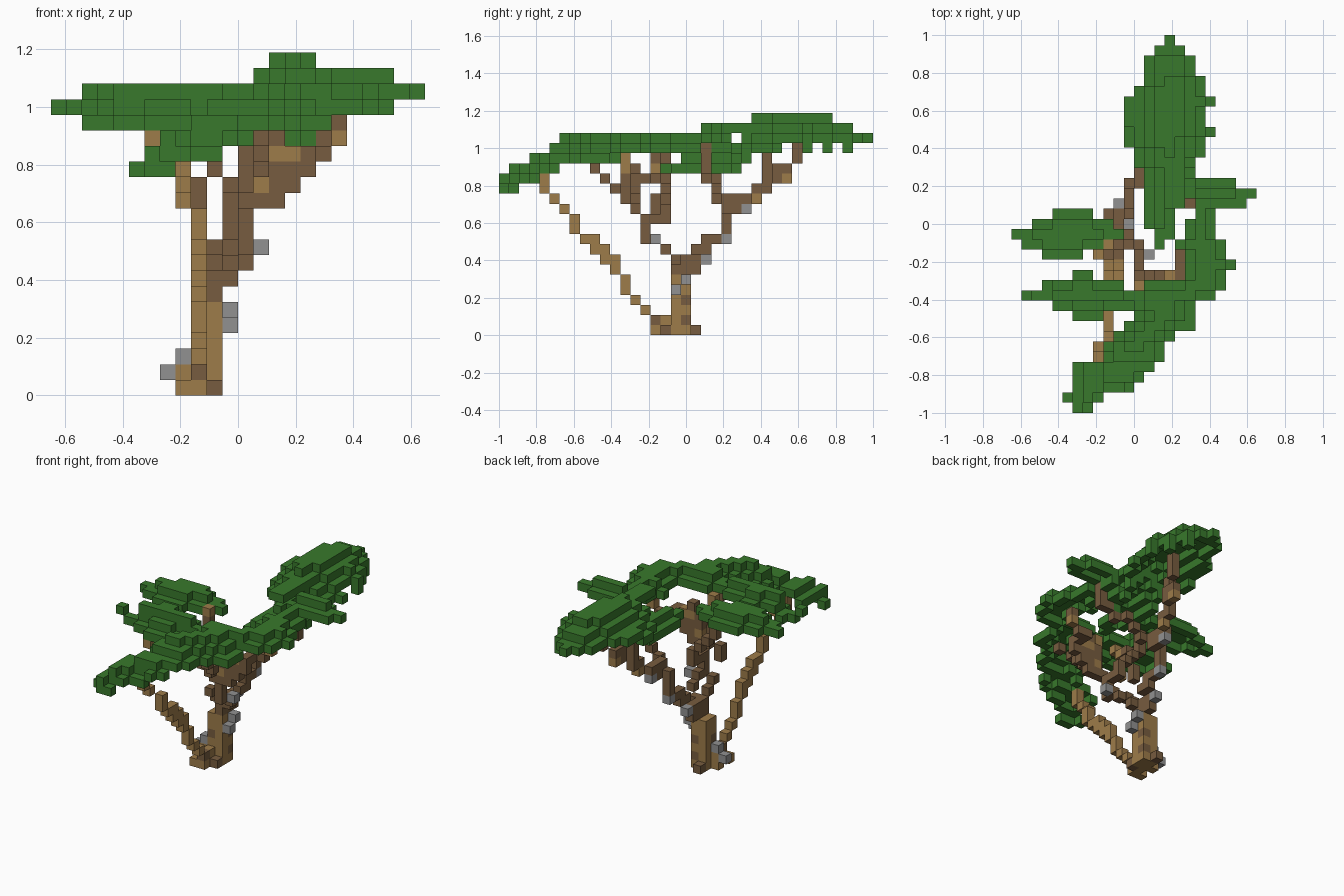
import bpy
import bmesh
from mathutils import Vector

if "Cube" in bpy.data.objects:
    bpy.data.objects.remove(bpy.data.objects["Cube"], do_unlink=True)

UNIT = 2 / 37                      # edge of one block
CENTRE = Vector((12, 18.5, 0))     # grid centre in blocks


def material(name, colour):
    mat = bpy.data.materials.new(name)
    mat.use_nodes = True
    mat.diffuse_color = (*colour, 1)
    mat.node_tree.nodes["Principled BSDF"].inputs["Base Color"].default_value = (*colour, 1)
    return mat


MATERIALS = [
    material("leaf green", (.04, .19, .025)),
    material("dark bark", (.185, .107, .05)),
    material("light bark", (.34, .2, .067)),
    material("stone grey", (.285, .285, .285)),
]
LEAF, DARK, LIGHT, STONE = range(len(MATERIALS))
blocks = {}                        # grid cell -> (part name, colour)


def put(part, colour, *cells):
    """Claim grid cells for a part; earlier parts keep their cells."""
    for cell in cells:
        blocks.setdefault(tuple(cell), (part, colour))


def box(part, colour, low, high):
    for i in range(low[0], high[0] + 1):
        for j in range(low[1], high[1] + 1):
            for k in range(low[2], high[2] + 1):
                put(part, colour, (i, j, k))


def branch(part, colour, *points):
    """Stepped line of blocks through the given points."""
    for a, b in zip(points, points[1:]):
        a, b = Vector(a), Vector(b)
        steps = int(max(abs(c) for c in b - a))
        for s in range(steps + 1):
            put(part, colour, [int(c + .5) for c in a.lerp(b, s / steps)])


def around(i, j):
    return {(i + 1, j), (i - 1, j), (i, j + 1), (i, j - 1)}


def pad(part, first_row, spans, rim, crown):
    """Thin domed leaf pad: x spans per row, rim height and highest height."""
    left = {(i, first_row + n) for n, row in enumerate(spans)
            for a, b in zip(row[::2], row[1::2]) for i in range(a, b + 1)}
    height, ring = {}, 0
    while left:
        edge = {c for c in left if not around(*c) <= left}
        for c in edge:
            height[c] = min(rim(*c) + ring, crown(*c))
        left -= edge
        ring += 1
    for c, top in height.items():      # close the steps between heights
        lowest = min(height.get(n, top) for n in around(*c))
        for k in range(min(top, lowest + 1), top + 1):
            put(part, LEAF, (*c, k))


# Mossy stones clinging to the bark
put("stones", STONE, (7, 17, 1), (8, 17, 2), (11, 17, 4), (11, 18, 5), (10, 20, 7),
    (11, 22, 9), (13, 15, 9), (12, 24, 12))

# Trunk and root foot
put("trunk", DARK, (9, 15, 1), (9, 17, 3), (9, 19, 0), (10, 16, 0), (10, 18, 1), (10, 18, 3))
put("trunk", LIGHT, (8, 17, 0), (8, 17, 1), (8, 15, 0), (9, 15, 0), (9, 16, 1))
box("trunk", LIGHT, (9, 16, 0), (10, 18, 0))
box("trunk", LIGHT, (9, 17, 1), (10, 18, 5))
box("trunk", DARK, (10, 17, 6), (10, 18, 7))

# Thin leaning stem at the front
branch("front_stem", LIGHT, (9, 15, 1), (9, 14, 2), (9, 12, 4), (9, 11, 6), (9, 11, 7),
       (9, 9, 8), (9, 8, 9), (9, 7, 10), (9, 7, 11), (8, 6, 12), (8, 4, 14), (8, 4, 15))
put("front_stem", LIGHT, (9, 12, 5), (9, 10, 7), (9, 9, 9), (6, 9, 16))

# Back limb with its two forks
put("back_limb", LIGHT, (13, 25, 13), (14, 28, 15))
branch("back_limb", DARK, (10, 18, 6), (10, 19, 7), (11, 20, 8), (11, 21, 9), (11, 22, 10),
       (11, 22, 11), (12, 23, 12), (12, 24, 13), (13, 26, 14), (14, 27, 15), (14, 28, 16),
       (15, 29, 17), (15, 29, 19))
put("back_limb", DARK, (10, 19, 6), (11, 19, 8), (11, 20, 9), (12, 22, 12),
    (12, 23, 13), (13, 25, 14), (13, 26, 15), (14, 27, 16))
branch("back_limb", DARK, (13, 26, 14), (13, 26, 18))
branch("back_limb", DARK, (11, 22, 12), (13, 21, 13), (14, 21, 14), (16, 20, 15),
       (18, 20, 16), (18, 20, 18))

# Front limb, fanning out to the right, front and left pads
put("front_limb", LIGHT, (12, 12, 16), (12, 12, 17), (18, 15, 16), (9, 16, 18))
branch("front_limb", LIGHT, (10, 14, 15), (10, 13, 16))
box("front_limb", LIGHT, (14, 13, 15), (15, 13, 15))
put("front_limb", LIGHT, (13, 13, 13))
branch("front_limb", DARK, (10, 17, 7), (10, 16, 8), (10, 15, 9))
branch("front_limb", DARK, (11, 17, 7), (12, 16, 8), (12, 15, 9), (12, 14, 9), (12, 14, 11),
       (13, 13, 12), (14, 13, 13), (15, 13, 13), (16, 13, 14), (16, 15, 15), (17, 15, 15),
       (18, 15, 17))
branch("front_limb", DARK, (13, 13, 12), (12, 12, 13), (12, 12, 15))
branch("front_limb", DARK, (12, 12, 14), (13, 11, 14), (13, 10, 15), (13, 9, 16), (14, 8, 17))
branch("front_limb", DARK, (12, 14, 11), (12, 16, 11), (12, 16, 12), (11, 16, 13),
       (10, 16, 14), (9, 16, 15), (9, 16, 18))
branch("front_limb", DARK, (10, 16, 14), (9, 15, 13), (9, 15, 12))
put("front_limb", DARK, (10, 15, 15), (14, 13, 16))
box("front_limb", DARK, (12, 13, 12), (14, 13, 12))
box("front_limb", DARK, (13, 13, 14), (16, 13, 15))

# Leaf pads
put("front_leaves", LEAF, (6, 0, 15), (7, 1, 16))
box("front_leaves", LEAF, (18, 17, 19), (18, 19, 19))
pad("front_leaves", 0,
    [(6, 7), (5, 8), (6, 11), (6, 12), (6, 13), (9, 14), (9, 14), (10, 15), (11, 17),
     (6, 8, 12, 17), (4, 17), (1, 19), (3, 10, 13, 20), (6, 7, 17, 20), (17, 21),
     (17, 20), (16, 20), (17, 19), (17, 19), (18, 19)],
    lambda i, j: 18 if (j > 10 and i > 3) or i < 2 else min(14 + (i + 2 * j - 5) // 5, 17),
    lambda i, j: min(int(15.5 + .6 * j), 19))
pad("left_leaves", 15, [(3, 6), (1, 8), (0, 10), (2, 9), (4, 7)],
    lambda i, j: 18, lambda i, j: 19)


def back_rim(i, j):
    if j < 24:
        return 19 if i > 17 and j < 23 else 16
    return min(12 + j // 4, 19)


def back_crown(i, j):
    if 14 <= i <= 16 and 25 <= j <= 32:
        return 21
    return 20 if 13 <= i <= 21 and 20 <= j <= 34 else 19


put("back_leaves", LEAF, (19, 30, 18), (18, 32, 18), (17, 34, 18))
box("back_leaves", LEAF, (15, 20, 20), (16, 24, 20))
pad("back_leaves", 16,
    [(14, 14), (14, 15), (13, 15), (13, 15), (13, 22), (13, 23), (13, 21), (13, 17),
     (12, 17), (12, 18), (11, 18), (11, 19), (11, 18), (11, 18), (11, 19), (12, 18),
     (13, 18), (13, 17), (13, 17), (14, 16), (15, 15)],
    back_rim, back_crown)

# Turn each part's blocks into a mesh of exposed faces
AXES = [Vector(v) for v in ((1, 0, 0), (0, 1, 0), (0, 0, 1))]
for part in dict.fromkeys(p for p, _ in blocks.values()):
    bm = bmesh.new()
    used = []
    for cell, (owner, colour) in blocks.items():
        if owner != part:
            continue
        if colour not in used:
            used.append(colour)
        middle = Vector(cell) + Vector((.5, .5, .5)) - CENTRE
        for n, axis in enumerate(AXES):
            for sign in (1, -1):
                normal = axis * sign
                if tuple(int(c) for c in Vector(cell) + normal) in blocks:
                    continue
                u = AXES[(n + 1) % 3] / 2
                v = normal.cross(u)
                face = middle + normal / 2
                corners = (face - u - v, face + u - v, face + u + v, face - u + v)
                f = bm.faces.new([bm.verts.new(c * UNIT) for c in corners])
                f.material_index = used.index(colour)
    mesh = bpy.data.meshes.new(part)
    bm.to_mesh(mesh)
    bm.free()
    for colour in used:
        mesh.materials.append(MATERIALS[colour])
    bpy.context.collection.objects.link(bpy.data.objects.new(part, mesh))
